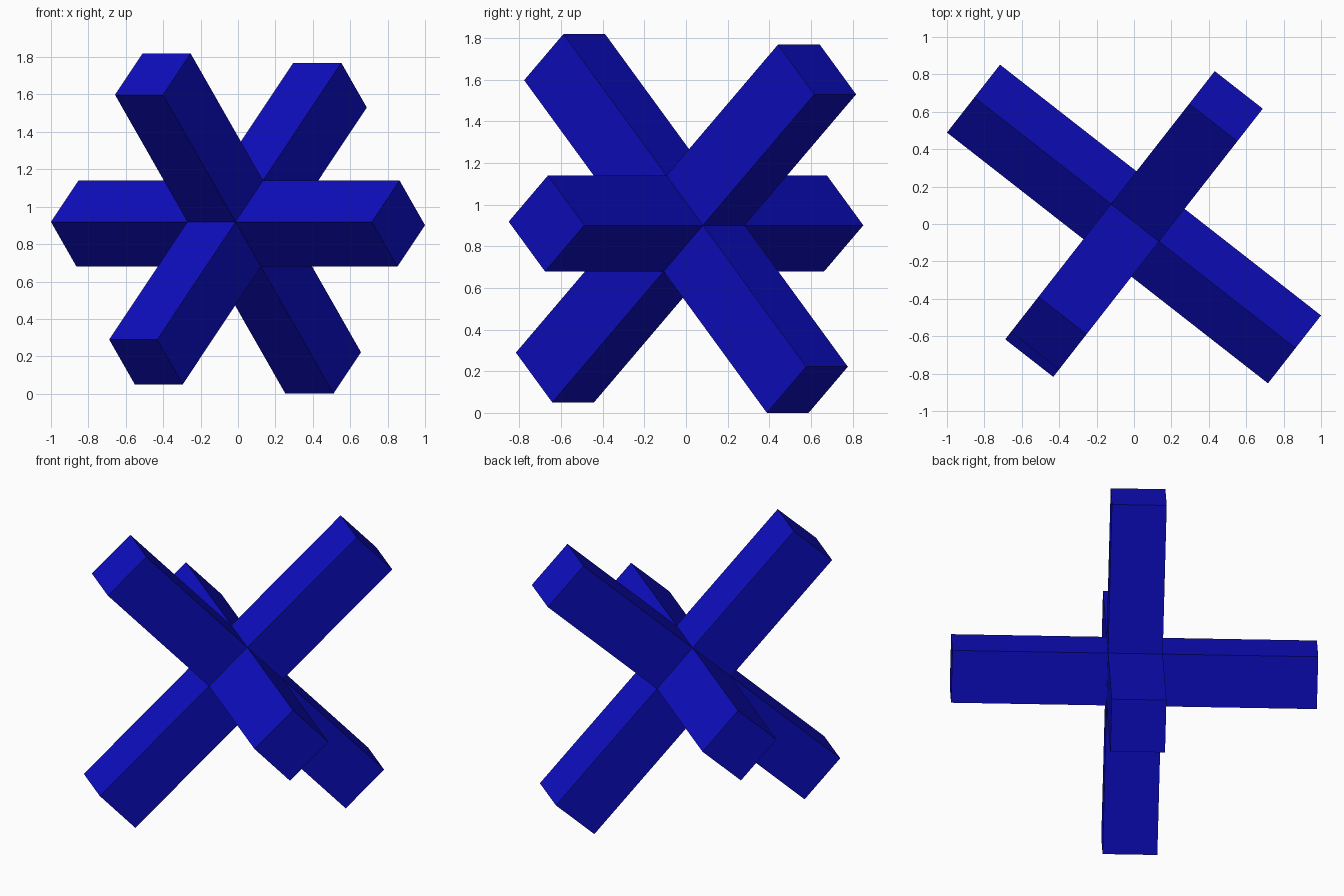
import bpy, bmesh
from math import radians

if "Cube" in bpy.data.objects:
    bpy.data.objects.remove(bpy.data.objects["Cube"])

HALF_WIDTH = 0.163   # half the side of each square bar
HALF_LENGTH = 1.089  # centre to bar end

# Six-armed cross: a cube core with every face extruded outwards
bm = bmesh.new()
bmesh.ops.create_cube(bm, size=2 * HALF_WIDTH)
tips = bmesh.ops.extrude_discrete_faces(bm, faces=bm.faces[:])["faces"]
bm.normal_update()
for tip in tips:
    bmesh.ops.translate(bm, verts=tip.verts,
                        vec=tip.normal * (HALF_LENGTH - HALF_WIDTH))
bmesh.ops.remove_doubles(bm, verts=bm.verts, dist=0.0001)
bmesh.ops.recalc_face_normals(bm, faces=bm.faces)

mesh = bpy.data.meshes.new("six_armed_cross")
bm.to_mesh(mesh)
bm.free()
cross = bpy.data.objects.new("six_armed_cross", mesh)
bpy.context.collection.objects.link(cross)

# Tilted so that it rests on one arm end, with one bar level
cross.rotation_euler = (radians(42.8), 0, radians(-38))
cross.location.z = 0.91

# Blue finish
blue = bpy.data.materials.new("blue")
blue.diffuse_color = (0.004, 0.004, 0.52, 1)
blue.use_nodes = True
blue.node_tree.nodes["Principled BSDF"].inputs["Base Color"].default_value = blue.diffuse_color
mesh.materials.append(blue)
